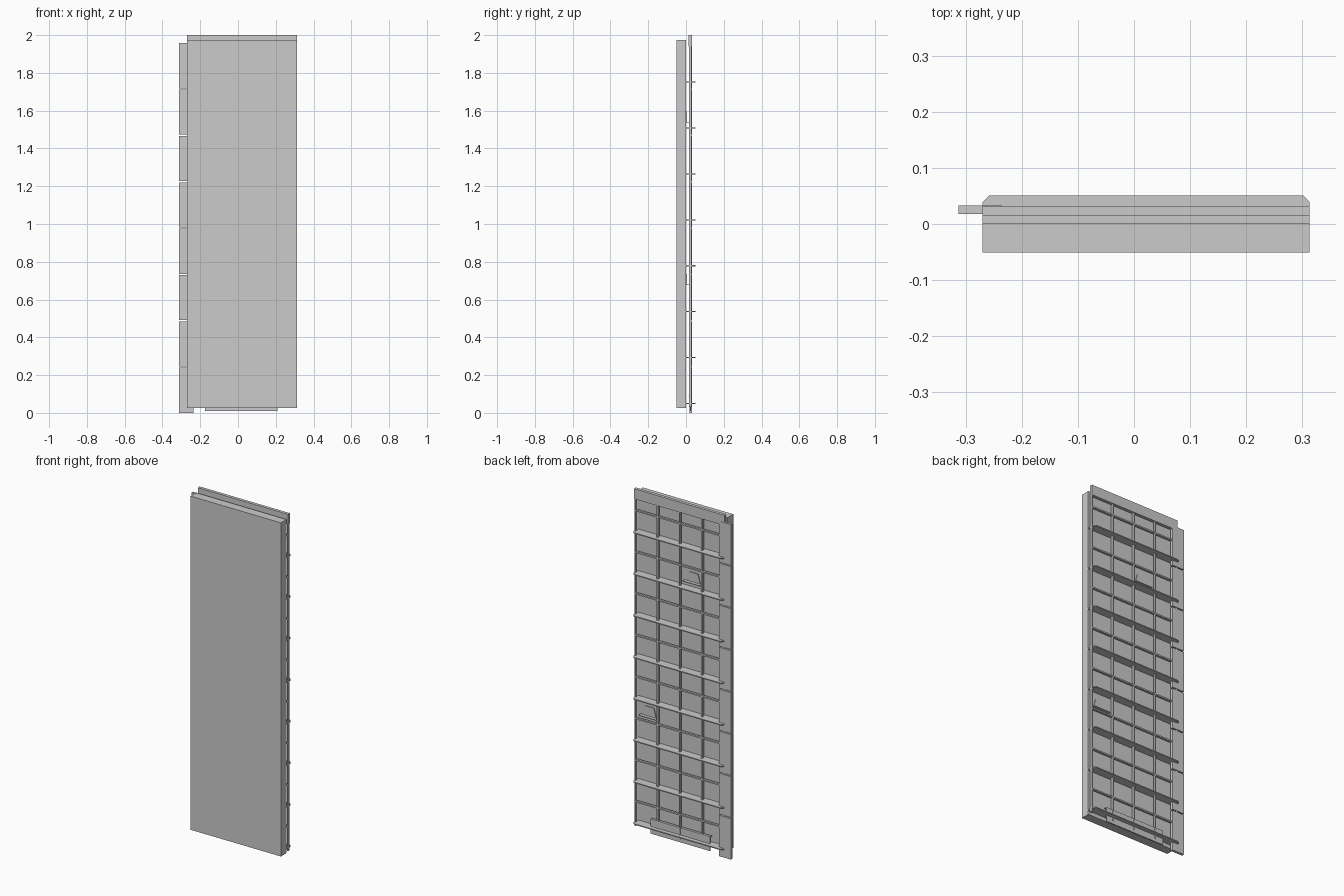
import bpy, bmesh

if "Cube" in bpy.data.objects:
    bpy.data.objects.remove(bpy.data.objects["Cube"])

X0, X1 = -0.27, 0.313      # slab side edges
PITCH = 0.243              # vertical spacing of the courses
FIN_Z = [0.05 + PITCH * i for i in range(8)]


def prism(name, outline, axis, lo, hi):
    """Extrude a 2D outline along z ('z', outline in xy) or y ('y', outline in xz)."""
    bm = bmesh.new()
    if axis == 'z':
        verts = [bm.verts.new((a, b, lo)) for a, b in outline]
        step = (0, 0, hi - lo)
    else:
        verts = [bm.verts.new((a, lo, b)) for a, b in outline]
        step = (0, hi - lo, 0)
    face = bm.faces.new(verts)
    ext = bmesh.ops.extrude_face_region(bm, geom=[face])
    new = [g for g in ext['geom'] if isinstance(g, bmesh.types.BMVert)]
    bmesh.ops.translate(bm, verts=new, vec=step)
    bmesh.ops.recalc_face_normals(bm, faces=bm.faces)
    mesh = bpy.data.meshes.new(name)
    bm.to_mesh(mesh)
    bm.free()
    ob = bpy.data.objects.new(name, mesh)
    bpy.context.collection.objects.link(ob)
    return ob


def box(name, x0, x1, y0, y1, z0, z1):
    return prism(name, [(x0, y0), (x1, y0), (x1, y1), (x0, y1)], 'z', z0, z1)


# Main slab
box("front_slab", X0, X1, -0.051, 0.001, 0.025, 1.975)

# Top rail rising behind the slab
box("top_rail", X0, X1, 0.014, 0.032, 1.94, 2.0)

# Vertical bars of the rear grid
for i in range(5):
    x = X0 + 0.004 + (X1 - X0 - 0.008) * i / 4
    box("vertical_bar", x - 0.004, x + 0.004, 0.016, 0.03, 0.03, 1.945)

# Horizontal bars and wide fins with clipped corners
c = 0.012
fin = [(X0, 0.0), (X1, 0.0), (X1, 0.051 - c), (X1 - c, 0.051),
       (X0 + c, 0.051), (X0, 0.051 - c)]
for z in FIN_Z:
    prism("shelf_fin", fin, 'z', z - 0.003, z + 0.003)
    box("horizontal_bar", X0, X1, 0.016, 0.029, z + PITCH / 2 - 0.004, z + PITCH / 2 + 0.004)

# Side strip made of eight separate plates
for i in range(8):
    z = i * 0.2455
    box("side_plate", -0.313, -0.235, 0.018, 0.033, z, z + 0.239)

# Two small brackets: tapered plate with a flange
for x, z in ((-0.05, 1.54), (0.235, 0.68)):
    prism("bracket_plate", [(x - 0.045, z), (x + 0.045, z), (x + 0.03, z + 0.055),
                            (x - 0.03, z + 0.055)], 'y', 0.001, 0.005)
    box("bracket_flange", x - 0.055, x + 0.055, 0.001, 0.024, z - 0.003, z + 0.001)

# Bottom kick plate
box("kick_plate", -0.175, 0.21, 0.022, 0.027, 0.01, 0.095)
box("kick_plate_lip", -0.175, 0.21, 0.012, 0.027, 0.091, 0.095)
